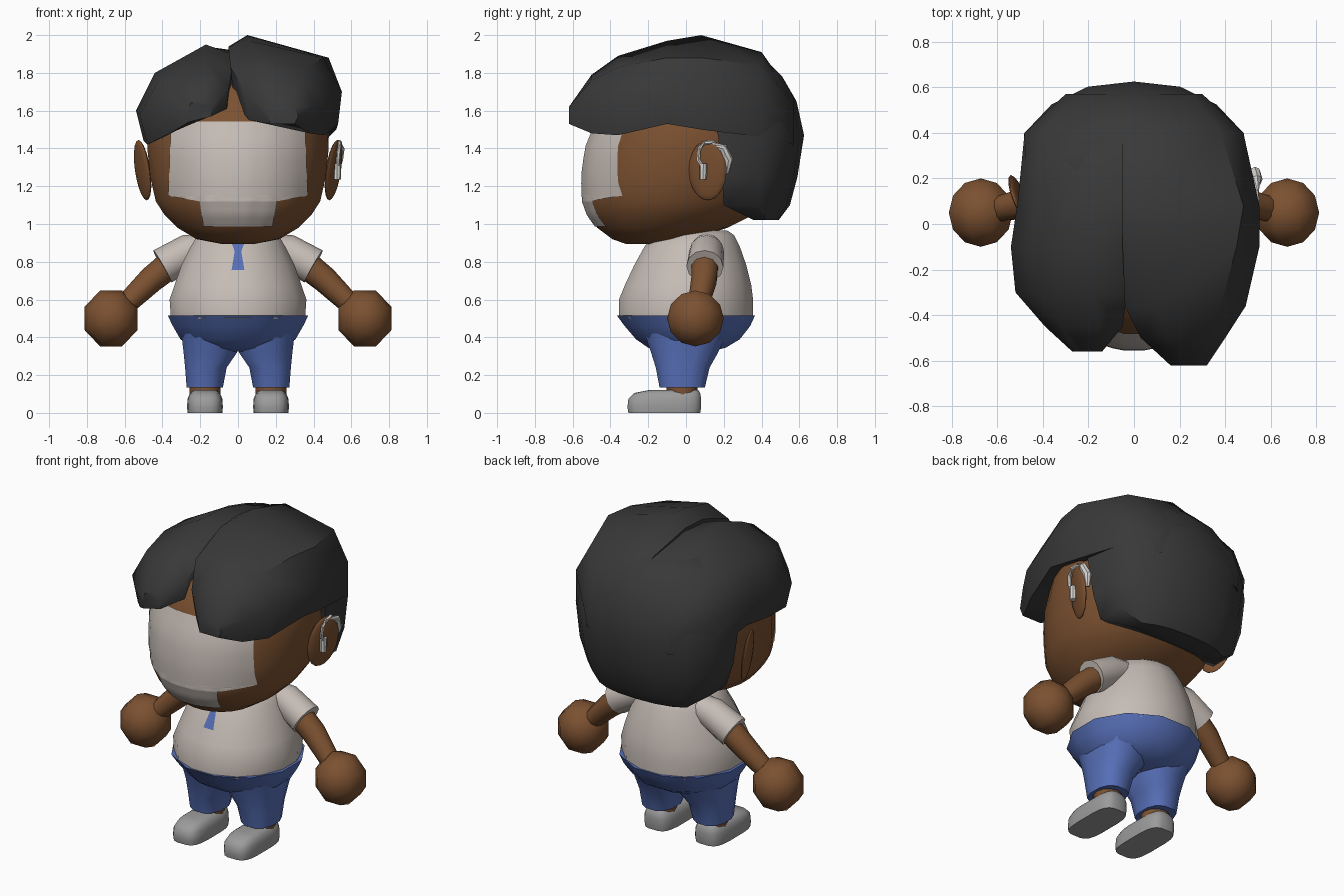
import bpy, bmesh, math
from mathutils import Vector
from mathutils.bvhtree import BVHTree

if "Cube" in bpy.data.objects:
    bpy.data.objects.remove(bpy.data.objects["Cube"])


def material(name, r, g, b):
    m = bpy.data.materials.new(name)
    m.diffuse_color = (r, g, b, 1)
    m.use_nodes = True
    m.node_tree.nodes["Principled BSDF"].inputs["Base Color"].default_value = m.diffuse_color
    return m


SKIN = material("brown skin", 0.20, 0.082, 0.030)
HAIR = material("charcoal hair", 0.040, 0.040, 0.040)
WHITE = material("warm white", 0.56, 0.50, 0.46)
BLUE = material("trouser blue", 0.095, 0.16, 0.48)
GREY = material("shoe grey", 0.33, 0.33, 0.33)
PALE = material("device pale grey", 0.68, 0.66, 0.63)


def finish(name, bm, mat, angle=40):
    bmesh.ops.recalc_face_normals(bm, faces=bm.faces)
    me = bpy.data.meshes.new(name)
    bm.to_mesh(me)
    bm.free()
    me.materials.append(mat)
    ob = bpy.data.objects.new(name, me)
    bpy.context.collection.objects.link(ob)
    bpy.ops.object.select_all(action='DESELECT')
    ob.select_set(True)
    bpy.context.view_layer.objects.active = ob
    bpy.ops.object.shade_smooth_by_angle(angle=math.radians(angle))
    return ob


def loft(name, rings, mat, angle=40):
    """Skin a stack of equal-length point rings and cap both ends."""
    bm = bmesh.new()
    vs = [[bm.verts.new(p) for p in r] for r in rings]
    n = len(vs[0])
    for a, b in zip(vs, vs[1:]):
        for i in range(n):
            j = (i + 1) % n
            bm.faces.new((a[i], a[j], b[j], b[i]))
    bm.faces.new(vs[0])
    bm.faces.new(vs[-1])
    return finish(name, bm, mat, angle)


def oval(z, x0, x1, y0, y1, n=16, power=1.0):
    """Horizontal oval ring with a flat facet to the front; power < 1 is boxier."""
    k = math.cos(math.pi / n) ** power
    pts = []
    for i in range(n):
        a = 2 * math.pi * (i + 0.5) / n
        c, s = math.cos(a), math.sin(a)
        c = math.copysign(abs(c) ** power, c) / k
        s = math.copysign(abs(s) ** power, s) / k
        pts.append(((x0 + x1) / 2 + c * (x1 - x0) / 2, (y0 + y1) / 2 + s * (y1 - y0) / 2, z))
    return pts


def tube(name, pts, radii, mat, n=10):
    pts = [Vector(p) for p in pts]
    rings = []
    for i, (p, r) in enumerate(zip(pts, radii)):
        t = (pts[min(i + 1, len(pts) - 1)] - pts[max(i - 1, 0)]).normalized()
        u = t.cross(Vector((0, 1, 0)) if abs(t.y) < 0.8 else Vector((1, 0, 0))).normalized()
        v = t.cross(u)
        rings.append([p + r * (u * math.cos(2 * math.pi * k / n) + v * math.sin(2 * math.pi * k / n))
                      for k in range(n)])
    return loft(name, rings, mat)


def decal(name, target, bands, mat, nx, nz):
    """Thin skin projected from the front; bands are (z0, z1, half width low, half width high)."""
    src = bmesh.new()
    src.from_mesh(target.data)
    tree = BVHTree.FromBMesh(src)
    bm = bmesh.new()
    for z0, z1, w0, w1 in bands:
        rows = []
        for k in range(nz + 1):
            t = k / nz
            row = []
            for i in range(nx + 1):
                x = (w0 + (w1 - w0) * t) * (2 * i / nx - 1)
                z = z0 + (z1 - z0) * t
                loc, nor, _, _ = tree.ray_cast(Vector((x, -2, z)), Vector((0, 1, 0)))
                row.append(bm.verts.new(loc + Vector((nor.x, nor.y, nor.z)) * 0.006 if loc else (x, -0.3, z)))
            rows.append(row)
        for a, b in zip(rows, rows[1:]):
            for i in range(nx):
                bm.faces.new((a[i], a[i + 1], b[i + 1], b[i]))
    src.free()
    return finish(name, bm, mat, 60)


# Head and pale face panel
head = loft("head", [oval(z, -h, h, a, b, 24) for z, h, a, b in [
    (0.895, .09, -.32, -.10), (0.92, .22, -.39, .03), (0.98, .32, -.47, .22),
    (1.05, .39, -.52, .36), (1.12, .435, -.545, .42), (1.25, .465, -.55, .50),
    (1.40, .48, -.53, .52), (1.55, .47, -.47, .50), (1.70, .40, -.40, .42),
    (1.82, .25, -.20, .25)]], SKIN, 60)
decal("face_panel", head, [(0.99, 1.12, .18, .20), (1.12, 1.15, .20, .365),
                           (1.15, 1.54, .365, .35)], WHITE, 16, 6)

# Hair: two swept lobes, each a run of six-point sections from front to back
right = [
    (-.62, [(.17, 1.53), (.16, 1.58), (.22, 1.62), (.30, 1.62), (.32, 1.57), (.30, 1.53)]),
    (-.50, [(.06, 1.55), (.03, 1.71), (.15, 1.79), (.34, 1.76), (.40, 1.62), (.38, 1.48)]),
    (-.36, [(-.02, 1.64), (-.04, 1.83), (.10, 1.89), (.38, 1.83), (.49, 1.64), (.46, 1.47)]),
    (-.10, [(-.03, 1.66), (-.05, 1.93), (.06, 1.97), (.45, 1.88), (.55, 1.70), (.53, 1.53)]),
    (.08, [(-.03, 1.66), (-.05, 1.94), (.05, 2.0), (.48, 1.88), (.55, 1.70), (.52, 1.50)]),
    (.40, [(-.03, 1.5), (-.05, 1.88), (.05, 1.91), (.38, 1.84), (.48, 1.66), (.48, 1.46)]),
    (.57, [(-.03, 1.5), (-.05, 1.66), (.05, 1.67), (.25, 1.63), (.30, 1.52), (.28, 1.42)])]
left = [
    (-.56, [(-.14, 1.57), (-.14, 1.62), (-.19, 1.65), (-.25, 1.64), (-.27, 1.58), (-.26, 1.54)]),
    (-.45, [(-.06, 1.61), (-.05, 1.72), (-.15, 1.79), (-.32, 1.72), (-.39, 1.58), (-.36, 1.48)]),
    (-.30, [(-.02, 1.64), (-.03, 1.82), (-.18, 1.87), (-.42, 1.76), (-.52, 1.58), (-.48, 1.42)]),
    (-.10, [(0, 1.64), (-.03, 1.90), (-.17, 1.95), (-.44, 1.80), (-.54, 1.60), (-.50, 1.44)]),
    (.10, [(0, 1.64), (-.03, 1.92), (-.17, 1.94), (-.43, 1.80), (-.51, 1.62), (-.49, 1.46)]),
    (.40, [(0, 1.5), (-.02, 1.88), (-.16, 1.86), (-.40, 1.76), (-.48, 1.60), (-.46, 1.40)]),
    (.57, [(0, 1.5), (0, 1.66), (-.10, 1.66), (-.25, 1.61), (-.30, 1.50), (-.28, 1.40)])]
for name, sections in (("hair_lobe_right", right), ("hair_lobe_left", left)):
    loft(name, [[(x, y, z) for x, z in pts] for y, pts in sections], HAIR, 45)


# Hair: back mass with a flat front wall behind the ears
def back_ring(z, h, y0, y1):
    d = y1 - y0
    half = [(1.0, 0), (1.0, .5), (.75, .78), (.42, .95)]
    pts = [(h * x, y0 + d * y, z) for x, y in half]
    return pts + [(0, y1, z)] + [(-x, y, z) for x, y, z in reversed(pts)]


loft("hair_back", [back_ring(*r) for r in [
    (1.02, .30, .36, .49), (1.10, .415, .20, .55), (1.25, .46, .19, .59),
    (1.47, .482, .17, .625), (1.65, .475, .10, .585), (1.78, .39, .10, .51),
    (1.87, .25, .10, .42)]], HAIR, 45)

# Ears: thin ovals flaring out and back
for s, side in ((1, "right"), (-1, "left")):
    bm = bmesh.new()
    bmesh.ops.create_uvsphere(bm, u_segments=16, v_segments=10, radius=1)
    for v in bm.verts:
        x, y, z = v.co
        v.co = (s * (.505 + .022 * x + .035 * y + .022 * z), .115 + .10 * y, 1.285 + .16 * z)
    finish("ear_" + side, bm, SKIN, 60)

# Hearing aid on one ear: body behind, tube over the top, receiver in front
tube("hearing_aid_body", [(.535, .14, 1.43), (.54, .195, 1.40), (.53, .225, 1.34), (.52, .215, 1.27)],
     [.012, .024, .026, .012], PALE, 8)
tube("hearing_aid_tube", [(.535, .15, 1.435), (.54, .10, 1.43), (.535, .07, 1.40), (.53, .065, 1.34),
                          (.53, .085, 1.31)], [.011] * 5, PALE, 6)
tube("hearing_aid_receiver", [(.525, .092, 1.32), (.525, .09, 1.235)], [.021, .019], PALE, 8)

# Shirt and tie
shirt = loft("shirt", [oval(z, -h, h, a, b, 16) for z, h, a, b in [
    (.50, .355, -.355, .355), (.60, .362, -.355, .355), (.68, .335, -.322, .345),
    (.78, .30, -.275, .32), (.88, .25, -.22, .285), (.94, .215, -.17, .255),
    (.965, .15, -.10, .22)]], WHITE, 50)
decal("tie", shirt, [(.755, .85, .034, .018), (.85, .865, .018, .022), (.865, .90, .022, .036)], BLUE, 2, 2)

# Arms, sleeves and round hands
for s, side in ((1, "right"), (-1, "left")):
    tube("sleeve_" + side, [(s * .14, .11, .885), (s * .26, .11, .855), (s * .40, .10, .775)],
         [.07, .092, .098], WHITE, 12)
    tube("arm_" + side, [(s * .36, .10, .785), (s * .46, .095, .705), (s * .62, .06, .55)],
         [.075, .07, .054], SKIN)
    bm = bmesh.new()
    bmesh.ops.create_uvsphere(bm, u_segments=8, v_segments=6, radius=1)
    for v in bm.verts:
        x, y, z = v.co
        c, d = math.cos(math.pi / 8), math.sin(math.pi / 8)
        v.co = (s * (.672 + .152 * (c * x - d * y)), .05 + .15 * z, .50 + .16 * (d * x + c * y))
    finish("hand_" + side, bm, SKIN, 60)

# Trousers: hips and two legs
loft("trouser_hips", [oval(z, -h, h, a, b, 12) for z, h, a, b in [
    (.515, .372, -.365, .365), (.46, .345, -.325, .34), (.39, .305, -.265, .285),
    (.345, .24, -.20, .21), (.325, .15, -.12, .13)]], BLUE, 50)
for s, side in ((1, "right"), (-1, "left")):
    loft("trouser_leg_" + side, [oval(z, s * p, s * q, a, b, 12, .8) for z, p, q, a, b in [
        (.42, .00, .30, -.22, .22), (.32, .005, .288, -.185, .17),
        (.24, .06, .28, -.16, .125), (.135, .08, .272, -.14, .10)]], BLUE, 50)
    # Ankle and shoe
    tube("ankle_" + side, [(s * .175, -.02, .16), (s * .175, -.02, .08)], [.082, .082], SKIN, 12)
    rings = [oval(z, s * p, s * q, a, b, 20, .55) for z, p, q, a, b in [
        (0, .083, .267, -.305, .075), (.03, .08, .27, -.31, .08),
        (.075, .083, .267, -.305, .08), (.105, .095, .255, -.275, .075),
        (.12, .115, .235, -.20, .065)]]
    loft("shoe_" + side, rings, GREY, 50)
